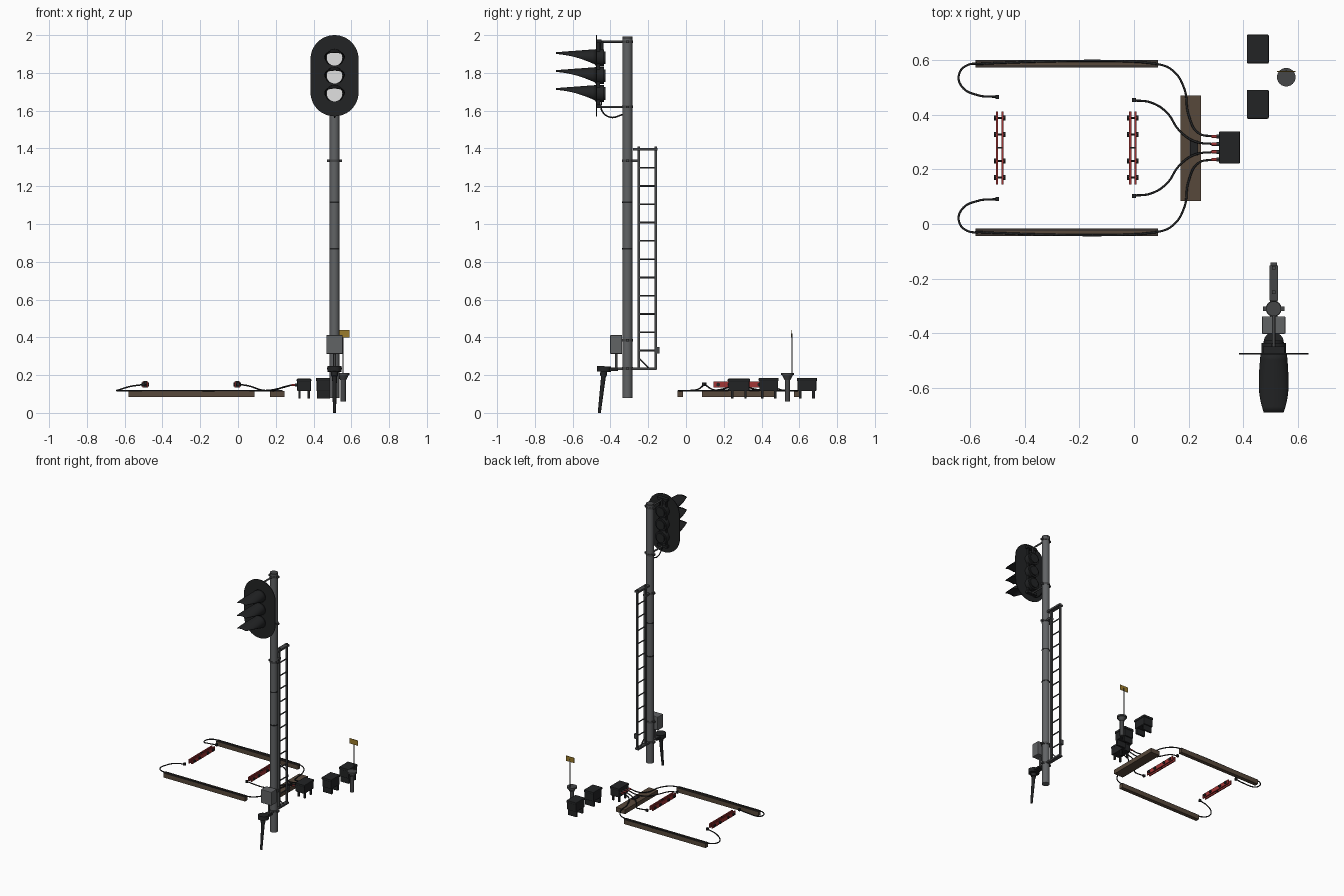
import bpy, bmesh, math
from mathutils import Vector

if "Cube" in bpy.data.objects:
    bpy.data.objects.remove(bpy.data.objects["Cube"])

def mat(name, c):
    m = bpy.data.materials.new(name)
    m.diffuse_color = (*c, 1)
    m.use_nodes = True
    m.node_tree.nodes["Principled BSDF"].inputs["Base Color"].default_value = m.diffuse_color
    return m

BLACK = mat("black", (0.016, 0.017, 0.018))
STEEL = mat("mast grey", (0.12, 0.125, 0.13))
DARK = mat("dark steel", (0.06, 0.062, 0.064))
LENS = mat("lens white", (0.75, 0.75, 0.75))
RED = mat("insulated red", (0.36, 0.035, 0.035))
WOOD = mat("timber brown", (0.095, 0.065, 0.043))
DWOOD = mat("dark timber", (0.045, 0.036, 0.029))
YELLOW = mat("sign yellow", (0.33, 0.2, 0.025))

def finish(name, me, m, smooth=False):
    ob = bpy.data.objects.new(name, me)
    bpy.context.collection.objects.link(ob)
    me.materials.append(m)
    if smooth:
        bpy.context.view_layer.objects.active = ob
        bpy.ops.object.select_all(action='DESELECT')
        ob.select_set(True)
        bpy.ops.object.shade_smooth_by_angle(angle=math.radians(40))
    return ob

def box(name, x, y, z, m, bevel=0):
    """Box from (min, max) pairs."""
    bm = bmesh.new()
    bmesh.ops.create_cube(bm, size=1)
    for v in bm.verts:
        v.co = [(a + b) / 2 + c * (b - a) for (a, b), c in zip((x, y, z), v.co)]
    if bevel:
        bmesh.ops.bevel(bm, geom=bm.edges[:], offset=bevel, segments=2, affect='EDGES', profile=0.5)
    me = bpy.data.meshes.new(name)
    bm.to_mesh(me)
    bm.free()
    return finish(name, me, m)

def rod(name, a, b, r, m, r2=None, n=16):
    """Cylinder or cone between two points."""
    a, b = Vector(a), Vector(b)
    bm = bmesh.new()
    bmesh.ops.create_cone(bm, cap_ends=True, segments=n, radius1=r,
                          radius2=r if r2 is None else r2, depth=(b - a).length)
    q = (b - a).to_track_quat('Z', 'Y')
    for v in bm.verts:
        v.co = q @ v.co + (a + b) / 2
    me = bpy.data.meshes.new(name)
    bm.to_mesh(me)
    bm.free()
    return finish(name, me, m, True)

def cable(name, pts, r=0.004, m=BLACK):
    cu = bpy.data.curves.new(name, 'CURVE')
    cu.dimensions = '3D'
    cu.bevel_depth, cu.bevel_resolution, cu.resolution_u = r, 2, 8
    cu.use_fill_caps = True
    s = cu.splines.new('BEZIER')
    s.bezier_points.add(len(pts) - 1)
    for p, co in zip(s.bezier_points, pts):
        p.co = co
        p.handle_left_type = p.handle_right_type = 'AUTO'
    ob = bpy.data.objects.new(name, cu)
    bpy.context.collection.objects.link(ob)
    cu.materials.append(m)

MX, MY = 0.511, -0.31

# mast and its bands
rod("mast", (MX, MY, 0.08), (MX, MY, 1.985), 0.026, STEEL, n=32)
rod("mast_cap", (MX, MY, 1.98), (MX, MY, 1.992), 0.027, DARK, n=32)
for z in (0.87, 1.115):
    rod("mast_band", (MX, MY, z - 0.004), (MX, MY, z + 0.004), 0.0275, BLACK, n=32)
for z in (0.235, 0.385, 1.335, 1.62, 1.965):
    rod("mast_clamp", (MX, MY, z - 0.007), (MX, MY, z + 0.007), 0.029, DARK, n=32)
    for s in (-1, 1):
        box("clamp_ear", sorted((MX + s * 0.024, MX + s * 0.039)), (MY - 0.008, MY + 0.008), (z - 0.006, z + 0.006), DARK)

# signal head: stadium backplate
bm = bmesh.new()
ring = []
for i in range(50):
    k = i if i < 25 else i - 1
    a = math.pi * k / 24
    zc = 1.873 if i < 25 else 1.697
    ring.append(bm.verts.new((MX + 0.127 * math.cos(a), -0.477, zc + 0.127 * math.sin(a))))
f = bm.faces.new(ring)
ext = bmesh.ops.extrude_face_region(bm, geom=[f])
bmesh.ops.translate(bm, vec=(0, 0.005, 0), verts=[v for v in ext['geom'] if isinstance(v, bmesh.types.BMVert)])
bmesh.ops.recalc_face_normals(bm, faces=bm.faces[:])
me = bpy.data.meshes.new("backplate")
bm.to_mesh(me)
bm.free()
finish("backplate", me, BLACK, True)

# lamps: housing, lens and long cut-away hood
def hood(zc):
    bm = bmesh.new()
    N, R = 24, 10
    rows = []
    for j in range(R + 1):
        t = j / R
        ang = math.acos(-0.85 + 1.5 * t)
        rx, rz = 0.047 + 0.006 * math.sin(math.pi * t), 0.044 * (1 - 0.6 * t)
        top = zc + 0.044 - 0.016 * t
        rows.append([bm.verts.new((MX + rx * math.sin(a), -0.475 - 0.214 * t, top - rz * (1 - math.cos(a))))
                     for a in (ang * (2 * i / N - 1) for i in range(N + 1))])
    for p, q in zip(rows, rows[1:]):
        for i in range(N):
            bm.faces.new((p[i], p[i + 1], q[i + 1], q[i]))
    bmesh.ops.recalc_face_normals(bm, faces=bm.faces[:])
    me = bpy.data.meshes.new("lamp_hood")
    bm.to_mesh(me)
    bm.free()
    ob = finish("lamp_hood", me, BLACK, True)
    mod = ob.modifiers.new("thickness", 'SOLIDIFY')
    mod.thickness, mod.offset = 0.003, 0

for z in (1.69, 1.785, 1.88):
    rod("lamp_housing", (MX, -0.473, z), (MX, -0.435, z), 0.045, BLACK, n=32)
    rod("lamp_back", (MX, -0.435, z), (MX, -0.427, z), 0.034, BLACK, n=24)
    rod("lens", (MX, -0.475, z), (MX, -0.483, z), 0.041, LENS, n=32)
    hood(z)

# head brackets and drooping cable
for z in (1.62, 1.965):
    rod("head_arm", (MX, -0.455, z), (MX, MY, z), 0.006, DARK)
    box("head_arm_foot", (MX - 0.04, MX + 0.04), (-0.472, -0.448), (z - 0.006, z + 0.012), BLACK)
for s in (-1, 1):
    box("head_rail", (MX + s * 0.025 - 0.005, MX + s * 0.025 + 0.005), (-0.47, -0.455), (1.62, 1.965), BLACK)
rod("head_stem", (MX, -0.445, 1.92), (MX, -0.445, 1.97), 0.009, BLACK)
cable("head_cable", [(MX, -0.45, 1.65), (MX, -0.445, 1.60), (MX, -0.40, 1.565), (MX, -0.333, 1.58)])

# ladder standing edge-on behind the mast
for y in (-0.25, -0.16):
    box("ladder_rail", (MX - 0.007, MX + 0.007), (y - 0.006, y + 0.006), (0.23, 1.41), DARK)
for i in range(12):
    z = 0.33 + i * 0.0968
    rod("ladder_rung", (MX, -0.25, z), (MX, -0.16, z), 0.0045, DARK, n=8)
box("ladder_top_bar", (MX - 0.016, MX + 0.016), (-0.28, -0.152), (1.39, 1.403), DARK)
box("ladder_mid_bar", (MX - 0.014, MX + 0.014), (-0.29, -0.245), (1.328, 1.342), DARK)
box("ladder_foot_bar", (MX - 0.014, MX + 0.014), (-0.44, -0.155), (0.228, 0.24), DARK)
rod("ladder_brace", (MX, -0.25, 0.29), (MX, -0.195, 0.235), 0.004, DARK, n=8)
box("ladder_latch", (MX - 0.012, MX + 0.012), (-0.155, -0.14), (0.315, 0.35), DARK)

# junction box and raking support leg
box("junction_box", (MX - 0.043, MX + 0.043), (-0.402, -0.338), (0.312, 0.412), STEEL, 0.004)
rod("junction_post", (MX, -0.37, 0.235), (MX, -0.37, 0.315), 0.007, DARK)
box("leg_bracket", (MX - 0.022, MX + 0.022), (-0.45, -0.36), (0.223, 0.236), BLACK)
rod("leg_head", (MX, -0.435, 0.218), (MX, -0.433, 0.247), 0.037, BLACK, n=24)
rod("leg_collar", (MX, -0.438, 0.195), (MX, -0.435, 0.22), 0.018, BLACK)
rod("leg", (MX, -0.459, 0.0), (MX, -0.435, 0.21), 0.008, BLACK, r2=0.013)

# timbers
for y in (0.586, -0.03):
    box("long_timber", (-0.58, 0.088), (y - 0.014, y + 0.014), (0.083, 0.112), WOOD)
    for s in (-1, 1):
        box("timber_strip", (-0.58, 0.088), (y + s * 0.009 - 0.005, y + s * 0.009 + 0.005), (0.112, 0.117), DWOOD)
box("cross_timber", (0.17, 0.245), (0.085, 0.47), (0.083, 0.115), WOOD)

# insulated rail joints: paired red bars with bolts
for x in (-0.491, -0.004):
    for s in (-1, 1):
        box("joint_bar", (x + s * 0.01 - 0.004, x + s * 0.01 + 0.004), (0.145, 0.412), (0.135, 0.165), RED)
    box("joint_spacer", (x - 0.01, x + 0.01), (0.276, 0.281), (0.135, 0.168), BLACK)
    for y in (0.17, 0.23, 0.327, 0.388):
        rod("joint_bolt", (x - 0.02, y, 0.15), (x + 0.02, y, 0.15), 0.004, BLACK, n=8)
        for s in (-1, 1):
            rod("bolt_head", (x + s * 0.013, y, 0.15), (x + s * 0.021, y, 0.15), 0.011, BLACK, n=6)

# bonding cables, mirrored about y = 0.278
CY = 0.278
for s in (-1, 1):
    P = lambda x, d, z: (x, CY + s * d, z)
    cable("outer_cable", [P(-0.5, 0.187, 0.15), P(-0.57, 0.193, 0.14), P(-0.63, 0.225, 0.122), P(-0.64, 0.27, 0.118),
                          P(-0.61, 0.303, 0.118), P(-0.56, 0.308, 0.117), P(0.08, 0.308, 0.117), P(0.14, 0.285, 0.117),
                          P(0.183, 0.22, 0.118), P(0.2, 0.12, 0.12), P(0.235, 0.055, 0.135), P(0.295, 0.042, 0.15)])
    cable("inner_cable", [P(0.0, 0.174, 0.152), P(0.06, 0.167, 0.142), P(0.12, 0.13, 0.122), P(0.165, 0.065, 0.12),
                          P(0.22, 0.025, 0.13), P(0.295, 0.014, 0.15)])
    for x, d in ((-0.5, 0.187), (0.0, 0.176)):
        y = CY + s * d
        box("cable_lug", (x - 0.007, x + 0.007), (y - 0.007, y + 0.007), (0.143, 0.16), BLACK)
    for d in (0.014, 0.042):
        rod("cable_plug", P(0.283, d, 0.148), P(0.313, d, 0.148), 0.006, RED, n=12)
        rod("plug_nut", P(0.302, d, 0.148), P(0.316, d, 0.148), 0.0075, DARK, n=8)
box("cable_clip", (0.205, 0.235), (0.25, 0.306), (0.114, 0.122), BLACK)

# trackside boxes on legs
for y in (0.438, 0.64):
    box("equipment_case", (0.416, 0.49), (y - 0.05, y + 0.05), (0.115, 0.182), BLACK, 0.004)
    box("equipment_lid", (0.413, 0.493), (y - 0.053, y + 0.053), (0.168, 0.186), BLACK, 0.004)
    for s in (-1, 1):
        box("equipment_leg", (0.418, 0.488), (y + s * 0.035 - 0.007, y + s * 0.035 + 0.007), (0.075, 0.12), BLACK)
box("track_box", (0.313, 0.386), (0.224, 0.336), (0.115, 0.178), BLACK, 0.004)
box("track_box_lid", (0.311, 0.388), (0.221, 0.339), (0.165, 0.181), BLACK, 0.004)
for x in (0.325, 0.374):
    for y in (0.245, 0.315):
        box("track_box_leg", (x - 0.006, x + 0.006), (y - 0.006, y + 0.006), (0.075, 0.12), BLACK)

# cable pedestal with marker sign
PX, PY = 0.557, 0.537
rod("pedestal", (PX, PY, 0.06), (PX, PY, 0.2), 0.014, DARK)
rod("pedestal_flare", (PX, PY, 0.175), (PX, PY, 0.202), 0.016, DARK, r2=0.03, n=24)
rod("pedestal_cap", (PX, PY, 0.2), (PX, PY, 0.212), 0.034, DARK, n=24)
rod("sign_rod", (PX, 0.56, 0.2), (PX, 0.56, 0.42), 0.0025, DARK, n=8)
box("marker_sign", (PX - 0.034, PX + 0.034), (0.556, 0.559), (0.4, 0.438), YELLOW)
